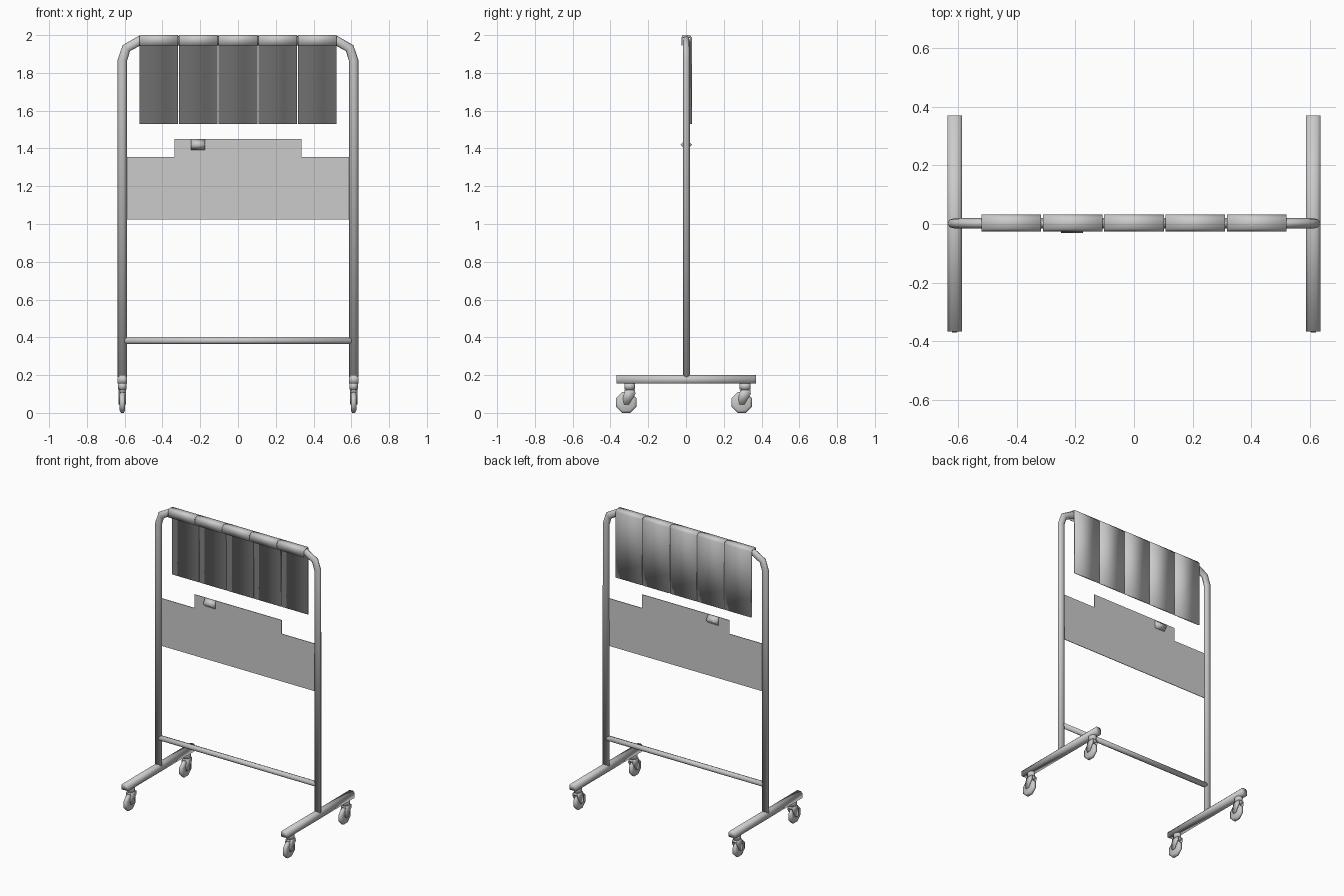
import bpy, bmesh, math
from mathutils import Vector

cube = bpy.data.objects.get("Cube")
if cube:
    bpy.data.objects.remove(cube)

grey = bpy.data.materials.new("light grey")
grey.use_nodes = True
GREY = (0.6, 0.6, 0.6, 1)
grey.diffuse_color = GREY
grey.node_tree.nodes["Principled BSDF"].inputs["Base Color"].default_value = GREY


def make(name, bm, smooth=True):
    bmesh.ops.recalc_face_normals(bm, faces=bm.faces)
    for f in bm.faces:
        f.smooth = smooth
    mesh = bpy.data.meshes.new(name)
    bm.to_mesh(mesh)
    bm.free()
    mesh.materials.append(grey)
    obj = bpy.data.objects.new(name, mesh)
    bpy.context.collection.objects.link(obj)
    return obj


def loft(name, rings, smooth=True):
    """Skin a list of equal point loops and cap both ends."""
    bm = bmesh.new()
    loops = [[bm.verts.new(p) for p in ring] for ring in rings]
    n = len(loops[0])
    for a, b in zip(loops, loops[1:]):
        for i in range(n):
            j = (i + 1) % n
            bm.faces.new((a[i], a[j], b[j], b[i]))
    bm.faces.new(loops[0])
    bm.faces.new(loops[-1])
    return make(name, bm, smooth)


def prism_x(name, profile, x0, x1, smooth=True):
    """Extrude a (y, z) profile along x."""
    return loft(name, [[(x, y, z) for y, z in profile] for x in (x0, x1)], smooth)


def prism_y(name, profile, y0, y1, smooth=True):
    """Extrude an (x, z) profile along y."""
    return loft(name, [[(x, y, z) for x, z in profile] for y in (y0, y1)], smooth)


def ngon(n, ra, rb, ca=0, cb=0, turn=0.5):
    angles = [2 * math.pi * (i + turn) / n for i in range(n)]
    return [(ca + ra * math.cos(a), cb + rb * math.sin(a)) for a in angles]


# Bent tube frame: both posts and the top rail in one sweep
half = [(-0.612, 0.19), (-0.612, 1.868), (-0.591, 1.931), (-0.522, 1.97)]
path = [Vector(p) for p in half + [(-x, z) for x, z in reversed(half)]]
rings = []
for i, p in enumerate(path):
    before = (p - path[i - 1]).normalized() if i else Vector((0, 1))
    after = (path[i + 1] - p).normalized() if i < len(path) - 1 else Vector((0, -1))
    t = (before + after).normalized()
    side = Vector((-t.y, t.x))
    rings.append([(p.x + side.x * u, 0.002 + v, p.y + side.y * u)
                  for u, v in ngon(8, 0.025, 0.018, turn=0)])
loft("tube_frame", rings)

# Lower cross bar
prism_x("cross_bar", ngon(8, 0.018, 0.018, 0.002, 0.382, 0), -0.6, 0.6)

# Stepped board between the posts
right = [(0.59, 1.025), (0.59, 1.355), (0.335, 1.355), (0.335, 1.45)]
prism_y("board", right + [(-x, z) for x, z in reversed(right)], -0.001, 0.003, False)

# Small clip on the board's top edge
prism_x("board_clip", ngon(4, 0.031, 0.031, 0.001, 1.42, 0), -0.25, -0.174)

# Five hooked panels hanging over the top rail
hook = [(-0.025, 1.945), (-0.025, 1.985), (-0.017, 2), (0.022, 2), (0.032, 1.985),
        (0.032, 1.53), (0.022, 1.53), (0.022, 1.985), (-0.018, 1.985), (-0.018, 1.945)]
for i in range(5):
    x = (i - 2) * 0.2095
    prism_x(f"hanging_panel_{i + 1}", hook, x - 0.102, x + 0.102)

# Feet and casters on both sides
for side, s in (("left", 1), ("right", -1)):
    x = s * 0.612
    beam = [(-0.025, 0.155), (-0.025, 0.188), (-0.013, 0.2),
            (0.013, 0.2), (0.025, 0.188), (0.025, 0.155)]
    prism_y(f"{side}_foot", [(x + u, z) for u, z in beam], -0.367, 0.371)

    for end, y in (("front", -0.298), ("back", 0.313)):
        tag = f"{side}_{end}"
        # Swivel collar and stem
        loft(f"{tag}_caster_stem",
             [[(x + u, y + v, z) for u, v in ngon(8, r, r * 1.3)]
              for z, r in ((0.108, 0.019), (0.125, 0.019), (0.125, 0.024), (0.157, 0.024))])
        # Wheel trailing behind the stem
        cy = y - 0.018
        loft(f"{tag}_caster_wheel",
             [[(x + u, a, b) for a, b in ngon(8, r, r, cy, 0.055)]
              for u, r in ((-0.015, 0.045), (-0.008, 0.059), (0.008, 0.059), (0.015, 0.045))])
        # Fork cheeks and hood
        cheek = [(y + 0.028, 0.122), (y + 0.03, 0.1), (cy + 0.014, 0.045),
                 (cy - 0.012, 0.045), (cy - 0.018, 0.075), (y - 0.026, 0.122)]
        for k in (-1, 1):
            prism_x(f"{tag}_fork_{'outer' if k == s else 'inner'}", cheek,
                    x + k * 0.014, x + k * 0.02)
        hood = [(y - 0.026, 0.106), (y + 0.028, 0.106), (y + 0.028, 0.122), (y - 0.026, 0.122)]
        prism_x(f"{tag}_fork_hood", hood, x - 0.019, x + 0.019)
